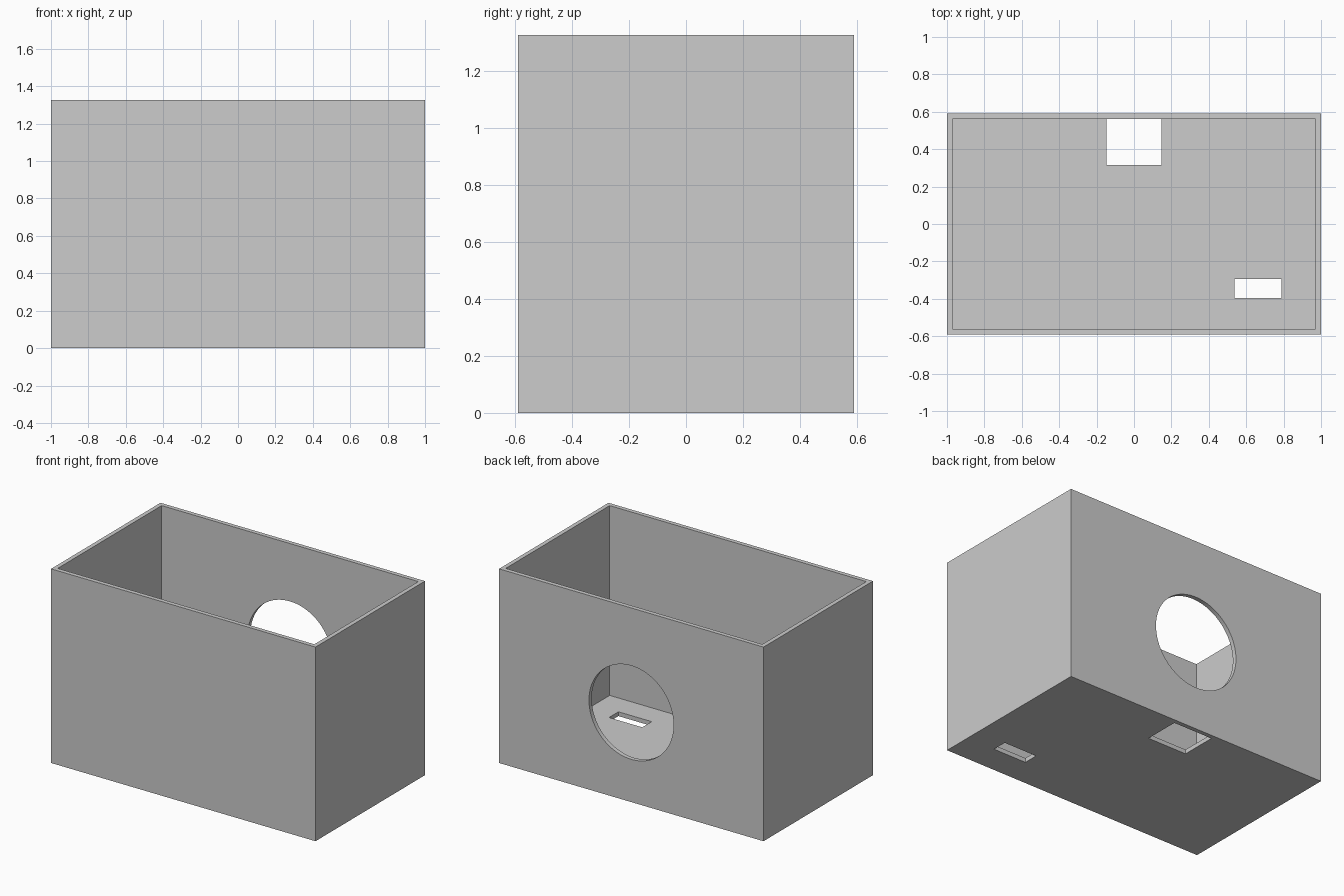
import bpy
import math

cube = bpy.data.objects.get("Cube")
if cube:
    bpy.data.objects.remove(cube, do_unlink=True)

HALF_X, HALF_Y, HEIGHT = 1.0, 0.591, 1.327
WALL = 0.0295
IN_X, IN_Y = HALF_X - WALL, HALF_Y - WALL

grey = bpy.data.materials.new("light grey")
grey.use_nodes = True
colour = (0.604, 0.604, 0.604, 1)
grey.diffuse_color = colour
grey.node_tree.nodes["Principled BSDF"].inputs["Base Color"].default_value = colour


def block(name, low, high):
    """Box between two opposite corners."""
    centre = [(a + b) / 2 for a, b in zip(low, high)]
    bpy.ops.mesh.primitive_cube_add(size=1, location=centre)
    obj = bpy.context.object
    obj.name = name
    obj.scale = [b - a for a, b in zip(low, high)]
    bpy.ops.object.transform_apply(location=True, rotation=True, scale=True)
    return obj


def cut(target, cutter):
    """Subtract the cutter, then discard it."""
    cutter.hide_render = True
    mod = target.modifiers.new(cutter.name, 'BOOLEAN')
    mod.operation = 'DIFFERENCE'
    mod.solver = 'EXACT'
    mod.object = cutter
    bpy.ops.object.select_all(action='DESELECT')
    target.select_set(True)
    bpy.context.view_layer.objects.active = target
    bpy.ops.object.modifier_apply(modifier=mod.name)
    bpy.data.objects.remove(cutter, do_unlink=True)


# Open-topped box
box = block("open_box", (-HALF_X, -HALF_Y, 0), (HALF_X, HALF_Y, HEIGHT))
box.data.materials.append(grey)
cut(box, block("cavity", (-IN_X, -IN_Y, WALL), (IN_X, IN_Y, HEIGHT + 0.2)))

# Floor openings: one against the back wall, one slot near the front
cut(box, block("back_floor_opening", (-0.148, 0.315, -0.1), (0.148, IN_Y, 0.1)))
cut(box, block("front_floor_slot", (0.537, -0.396, -0.1), (0.788, -0.294, 0.1)))

# Round opening in the back wall
bpy.ops.mesh.primitive_cylinder_add(vertices=96, radius=0.32, depth=0.3,
                                    location=(0, HALF_Y, 0.612),
                                    rotation=(math.pi / 2, 0, 0))
bpy.context.object.name = "round_opening"
cut(box, bpy.context.object)

bpy.ops.object.shade_smooth_by_angle(angle=math.radians(30))
